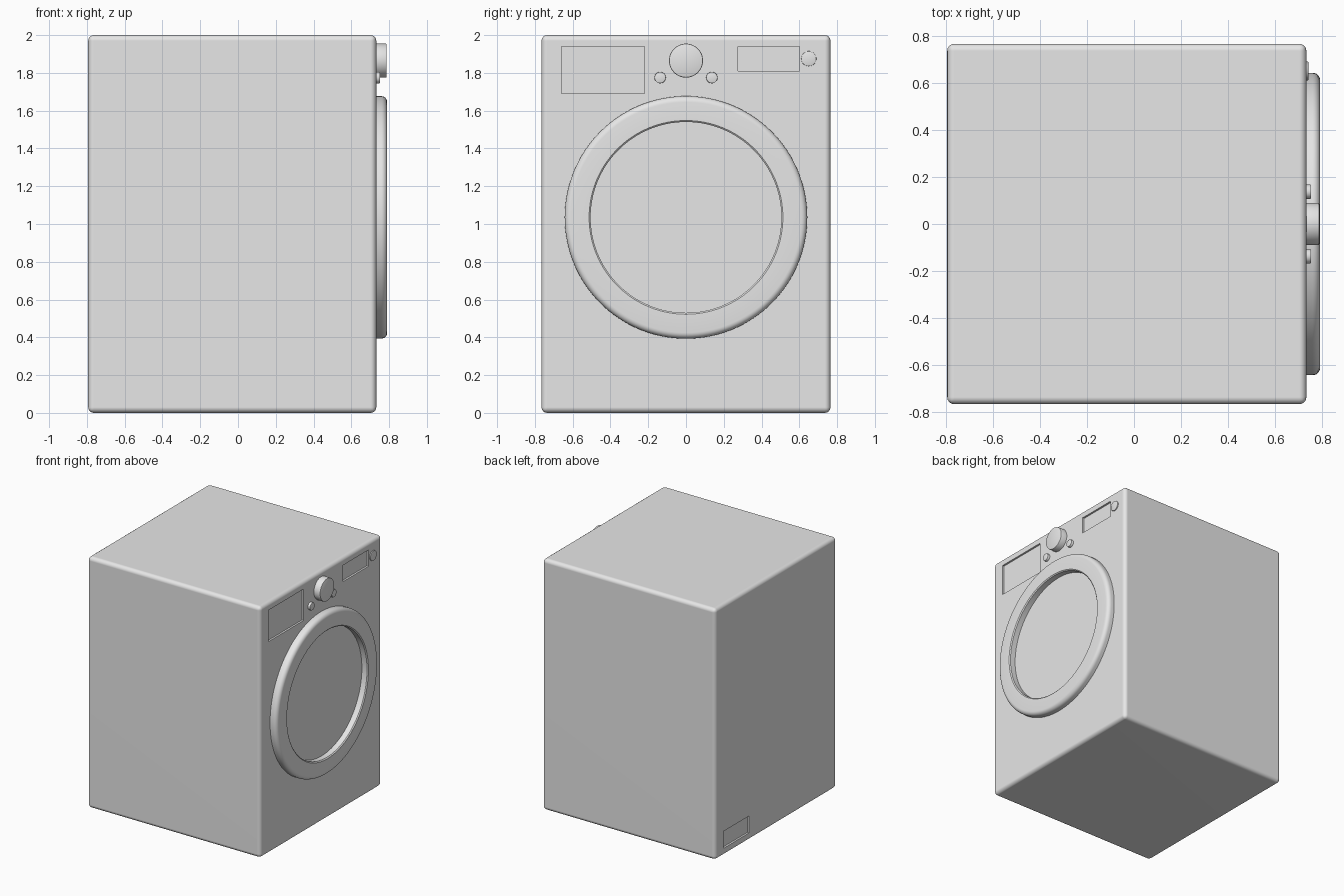
import bpy, bmesh, math

if "Cube" in bpy.data.objects:
    bpy.data.objects.remove(bpy.data.objects["Cube"])

FACE = 0.732    # x of the door side of the cabinet
BACK = -0.793
DOOR_Z = 1.035

grey = bpy.data.materials.new("light grey")
grey.diffuse_color = (0.8, 0.8, 0.8, 1)
grey.use_nodes = True
grey.node_tree.nodes["Principled BSDF"].inputs["Base Color"].default_value = grey.diffuse_color


def select(ob):
    bpy.ops.object.select_all(action='DESELECT')
    ob.select_set(True)
    bpy.context.view_layer.objects.active = ob


def finish(ob, angle=35):
    select(ob)
    bpy.ops.object.shade_smooth_by_angle(angle=math.radians(angle))
    ob.data.materials.clear()
    ob.data.materials.append(grey)


def box(name, x0, x1, y0, y1, z0, z1):
    bpy.ops.mesh.primitive_cube_add(
        size=1, location=((x0 + x1) / 2, (y0 + y1) / 2, (z0 + z1) / 2))
    ob = bpy.context.object
    ob.name = name
    ob.scale = (x1 - x0, y1 - y0, z1 - z0)
    bpy.ops.object.transform_apply(location=False, rotation=False, scale=True)
    return ob


def lathe(name, profile, y, z, steps=96, closed=False):
    """Spin (radius, x) points round an axis along x through (y, z)."""
    bm = bmesh.new()
    vs = [bm.verts.new((x, 0, r)) for r, x in profile]
    pairs = list(zip(vs, vs[1:]))
    if closed:
        pairs.append((vs[-1], vs[0]))
    edges = [bm.edges.new(p) for p in pairs]
    bmesh.ops.spin(bm, geom=vs + edges, cent=(0, 0, 0), axis=(1, 0, 0),
                   angle=math.tau, steps=steps)
    bmesh.ops.remove_doubles(bm, verts=bm.verts, dist=1e-5)
    bmesh.ops.recalc_face_normals(bm, faces=bm.faces)
    me = bpy.data.meshes.new(name)
    bm.to_mesh(me)
    bm.free()
    ob = bpy.data.objects.new(name, me)
    ob.location = (0, y, z)
    bpy.context.collection.objects.link(ob)
    finish(ob)
    return ob


def button(name, r, x1, y, z, edge, steps=48):
    return lathe(name, [(0, FACE - 0.01), (r, FACE - 0.01), (r, x1 - edge),
                        (r - 0.3 * edge, x1 - 0.3 * edge),
                        (r - edge, x1), (0, x1)], y, z, steps)


# Cabinet with rounded edges
body = box("cabinet", BACK, FACE, -0.765, 0.765, 0, 2)
bev = body.modifiers.new("round", 'BEVEL')
bev.width, bev.segments = 0.03, 4
select(body)
bpy.ops.object.modifier_apply(modifier="round")

# Shallow recesses: detergent drawer, display, rear service hatch
D = 0.015
for x, y0, y1, z0, z1 in [(FACE, -0.66, -0.22, 1.69, 1.94),
                          (FACE, 0.275, 0.60, 1.81, 1.94),
                          (BACK, 0.34, 0.66, 0.06, 0.195)]:
    cutter = box("cutter", x - D, x + D, y0, y1, z0, z1)
    cutter.hide_render = True
    cut = body.modifiers.new("cut", 'BOOLEAN')
    cut.operation, cut.solver, cut.object = 'DIFFERENCE', 'EXACT', cutter
    select(body)
    bpy.ops.object.modifier_apply(modifier="cut")
    bpy.data.objects.remove(cutter)
finish(body)
body.modifiers.new("flat panels", 'WEIGHTED_NORMAL').keep_sharp = True

# Door ring with rounded outer rim
rim = [(0.61 + 0.032 * math.cos(a), 0.758 + 0.032 * math.sin(a))
       for a in (math.radians(d) for d in range(0, 91, 15))]
lathe("door_ring", [(0.505, FACE - 0.01), (0.642, FACE - 0.01)] + rim
      + [(0.513, 0.79), (0.505, 0.783)], 0, DOOR_Z, 128, closed=True)

# Door glass
lathe("door_glass", [(0, 0.738), (0.507, 0.738), (0.507, FACE - 0.01),
                     (0, FACE - 0.01)], 0, DOOR_Z, 128)

# Program knob and buttons
button("program_knob", 0.09, 0.787, 0, 1.865, 0.006, 64)
for side, y in (("left", -0.137), ("right", 0.137)):
    button(side + "_button", 0.03, 0.752, y, 1.775, 0.003)
button("power_button", 0.04, 0.74, 0.65, 1.875, 0.002)
